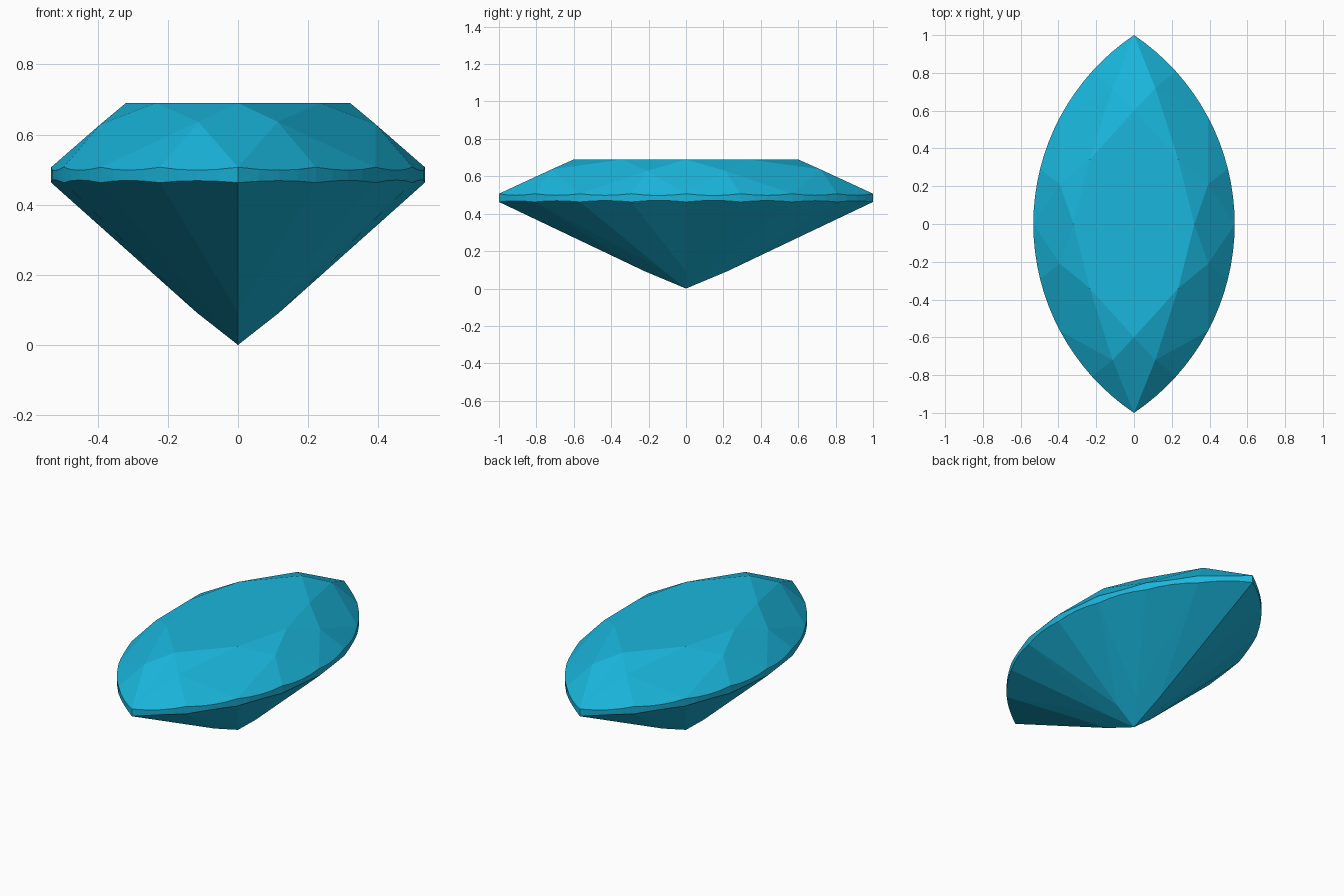
import bpy, bmesh, math
from mathutils import Vector

if "Cube" in bpy.data.objects:
    bpy.data.objects.remove(bpy.data.objects["Cube"])

W, TABLE_Z, TOP_Z, BOT_Z = 0.533, 0.69, 0.507, 0.463
R = (1 + W * W) / (2 * W)          # each long side is one circular arc
SPAN = math.asin(1 / R)            # arc angle from the waist to the tip
STEPS = 4                          # arc segments per girdle facet


def rim(t, z):
    """Point on the marquise outline, t = 0 at the waist, 1 at the tip."""
    a = t * SPAN
    return Vector((max(R * math.cos(a) - (R - W), 0), R * math.sin(a), z))


def on_plane(p, tri):
    """Drop or raise p onto the plane of three points."""
    n = (tri[1] - tri[0]).cross(tri[2] - tri[0])
    d = n.dot(tri[0] - p) / n.z
    return Vector((p.x, p.y, p.z + d))


bm = bmesh.new()


def face(*pts):
    bm.faces.new([bm.verts.new(p) for p in pts])


# Facet corners of one quarter
main_top = [rim(t, TOP_Z) for t in (0, 0.5, 1)]
table = [Vector((p.x * 0.6, p.y * 0.6, TABLE_Z)) for p in main_top]
crown_mid = [Vector((0.393, 0.21, 0.629)), Vector((0.113, 0.72, 0.6365))]
pav_mid = [Vector((p.x * 0.22, p.y * 0.22, z))
           for p, z in zip(main_top, (0.092, 0.1, 0.092))]
culet = Vector((0, 0, 0))

# Table
face(Vector((0, 0, TABLE_Z)), *table)

for i in range(2):
    m, half = crown_mid[i], i * 0.5 + 0.25
    # Star facet
    face(table[i], m, table[i + 1])
    # Pavilion kite
    face(culet, pav_mid[i], rim(half, BOT_Z), pav_mid[i + 1])
    for k in (i, i + 1):
        # Half of a crown kite
        face(table[k], main_top[k], m)
        # Girdle facets above and below, scalloped where they meet the wall
        ts = [k * 0.5 + (half - k * 0.5) * s / STEPS for s in range(STEPS + 1)]
        up = [m, rim(ts[0], TOP_Z), rim(ts[-1], TOP_Z)]
        low = [pav_mid[k], rim(ts[0], BOT_Z), rim(ts[-1], BOT_Z)]
        hi = [on_plane(rim(t, TOP_Z), up) for t in ts]
        lo = [on_plane(rim(t, BOT_Z), low) for t in ts]
        face(m, *hi)
        face(pav_mid[k], *lo)
        for s in range(STEPS):
            face(lo[s], lo[s + 1], hi[s + 1], hi[s])

# Mirror the quarter across x and y, then weld
for axis in (0, 1):
    dup = bmesh.ops.duplicate(bm, geom=bm.verts[:] + bm.edges[:] + bm.faces[:])
    for v in dup["geom"]:
        if isinstance(v, bmesh.types.BMVert):
            v.co[axis] *= -1
bmesh.ops.remove_doubles(bm, verts=bm.verts[:], dist=0.0005)
bmesh.ops.recalc_face_normals(bm, faces=bm.faces[:])
bmesh.ops.dissolve_limit(bm, angle_limit=math.radians(0.8),
                         verts=bm.verts[:], edges=bm.edges[:])

mesh = bpy.data.meshes.new("marquise_gem")
bm.to_mesh(mesh)
bm.free()
gem = bpy.data.objects.new("marquise_gem", mesh)
bpy.context.collection.objects.link(gem)

mat = bpy.data.materials.new("gem_blue")
mat.diffuse_color = (0.01, 0.47, 0.72, 1)
mat.use_nodes = True
mat.node_tree.nodes["Principled BSDF"].inputs["Base Color"].default_value = mat.diffuse_color
mesh.materials.append(mat)
